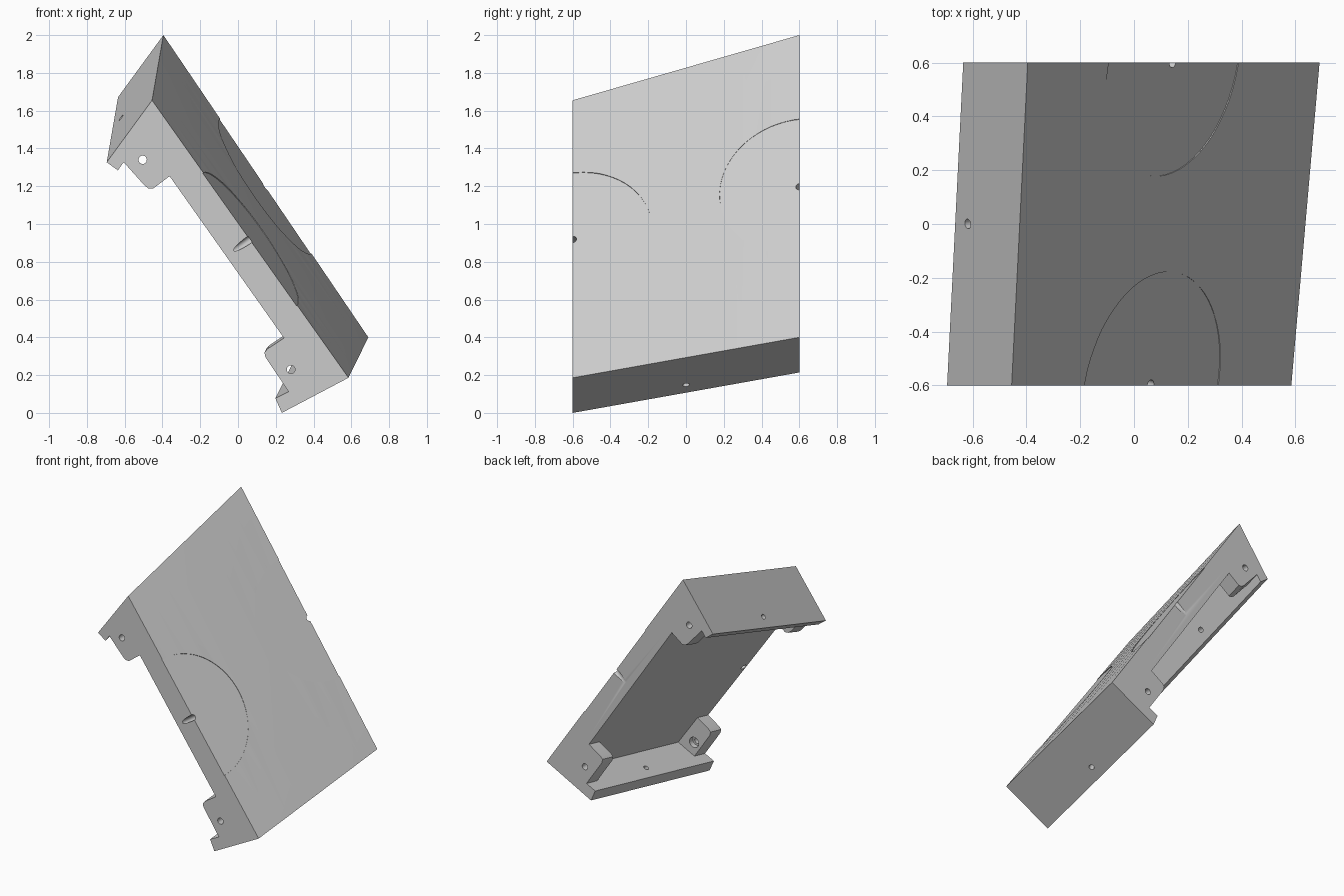
import bpy, bmesh, math
from mathutils import Vector

if "Cube" in bpy.data.objects:
    bpy.data.objects.remove(bpy.data.objects["Cube"])

# Front (y = -0.6) profile points as (x, z); the rear profile is shifted per end
A, B = Vector((-.455, 1.655)), Vector((.585, .186))
UP, LOW = Vector((.06, .345)), Vector((.105, .214))
AXIS = (B - A).normalized()
LENGTH = (B - A).length


def place(p, t):
    """Front profile point carried a fraction t towards the rear."""
    p = Vector(p)
    u = ((p - A).dot(AXIS) / LENGTH - .24) / .52
    s = UP.lerp(LOW, min(1, max(0, u)))
    q = p + s * t
    return Vector((q.x, -.6 + 1.2 * t, q.y))


def loft(name, profile, t0, t1, steps):
    bm = bmesh.new()
    rings = [[bm.verts.new(place(p, t0 + (t1 - t0) * i / steps)) for p in profile]
             for i in range(steps + 1)]
    n = len(profile)
    for a, b in zip(rings, rings[1:]):
        for i in range(n):
            j = (i + 1) % n
            bm.faces.new((a[i], a[j], b[j], b[i]))
    bm.faces.new(rings[0][::-1])
    bm.faces.new(rings[-1])
    bmesh.ops.recalc_face_normals(bm, faces=bm.faces)
    bmesh.ops.triangulate(bm, faces=[f for f in bm.faces if abs(f.normal.y) < .9])
    mesh = bpy.data.meshes.new(name)
    bm.to_mesh(mesh)
    bm.free()
    obj = bpy.data.objects.new(name, mesh)
    bpy.context.collection.objects.link(obj)
    return obj


def combine(target, tool, operation):
    m = target.modifiers.new("bool", 'BOOLEAN')
    m.operation, m.solver, m.object = operation, 'EXACT', tool
    bpy.context.view_layer.objects.active = target
    bpy.ops.object.modifier_apply(modifier=m.name)
    bpy.data.objects.remove(tool)


def drill(target, start, end, radius, sides=24):
    start, end = Vector(start), Vector(end)
    d = end - start
    bpy.ops.mesh.primitive_cylinder_add(
        vertices=sides, radius=radius, depth=d.length, location=(start + end) / 2,
        rotation=d.to_track_quat('Z', 'Y').to_euler())
    combine(target, bpy.context.object, 'DIFFERENCE')


# Slanted slab with an upright wall on each short end
cover = loft("cover", [
    A, (-.695, 1.327), (-.636, 1.284), (-.509, 1.461),
    (.397, .179), (.198, .077), (.232, .0), B], 0, 1, 8)

# Rounded lugs at the four corners
upper_lug = [(-.605, 1.327), (-.495, 1.204), (-.475, 1.189), (-.45, 1.187),
             (-.362, 1.253), (-.34, 1.27), (-.52, 1.5), (-.635, 1.35)]
lower_lug = [(.24, .394), (.155, .338), (.14, .32), (.145, .295),
             (.267, .114), (.285, .08), (.42, .15), (.27, .415)]
for t0, t1 in ((0, .09), (.91, 1)):
    for lug in (upper_lug, lower_lug):
        combine(cover, loft("lug", lug, t0, t1, 1), 'UNION')

# Screw holes through the lugs, counterbored from the inside
for center in ((-.505, 1.34), (.28, .23)):
    for t, side in ((0, -1), (1, 1)):
        c = place(center, t)
        inward = Vector((0, -side, 0))
        drill(cover, c - inward * .03, c + inward * .13, .022)
        drill(cover, c + inward * .07, c + inward * .13, .037)

# Shallow round flats and edge notches halfway along both long sides
for t in (0, 1):
    a, b = place(A, t), place(B, t)
    mid = (a + b) / 2
    across = Vector((.0825, 1.2, .2795))
    n = (b - a).cross(across).normalized()
    if n.z < 0:
        n.negate()
    drill(cover, mid - n * .004, mid + n * .05, .43, 64)
    drill(cover, mid - n * .22, mid + n * .05, .02)

# Screw holes through the end walls
for spot, along, shift in (((-.62, 0, 1.565), (-.24, 0, -.328), UP),
                           ((.36, 0, .152), (-.353, 0, -.186), LOW)):
    n = Vector(along).cross(Vector((shift.x, 1.2, shift.y))).normalized()
    c = Vector(spot)
    drill(cover, c - n * .1, c + n * .1, .018)

bpy.ops.object.select_all(action='DESELECT')
cover.select_set(True)
bpy.context.view_layer.objects.active = cover
bpy.ops.object.shade_smooth_by_angle(angle=math.radians(25))
